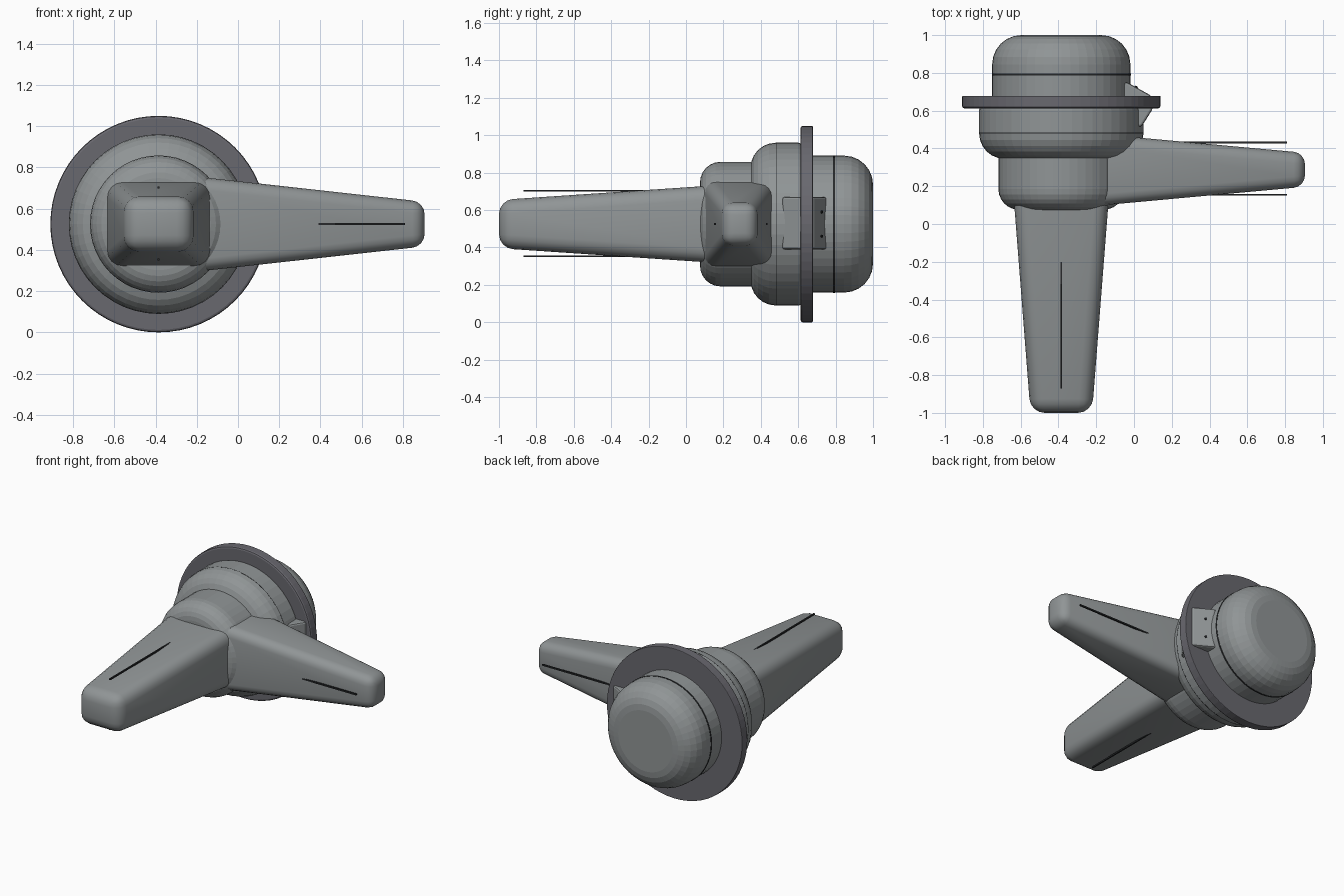
import bpy, bmesh, math
from mathutils import Vector, Matrix

if "Cube" in bpy.data.objects:
    bpy.data.objects.remove(bpy.data.objects["Cube"])

AXIS_X, AXIS_Z = -0.385, 0.525


def material(name, rgb):
    m = bpy.data.materials.new(name)
    m.use_nodes = True
    m.diffuse_color = (*rgb, 1)
    m.node_tree.nodes["Principled BSDF"].inputs["Base Color"].default_value = (*rgb, 1)
    return m


body_grey = material("body grey", (0.28, 0.30, 0.305))
flange_grey = material("flange grey", (0.14, 0.138, 0.158))
dark_line = material("dark line", (0.02, 0.022, 0.024))


def finish(name, bm, mat, smooth=False):
    bmesh.ops.recalc_face_normals(bm, faces=bm.faces)
    mesh = bpy.data.meshes.new(name)
    bm.to_mesh(mesh)
    bm.free()
    mesh.materials.append(mat)
    ob = bpy.data.objects.new(name, mesh)
    bpy.context.collection.objects.link(ob)
    if smooth:
        bpy.ops.object.select_all(action="DESELECT")
        ob.select_set(True)
        bpy.context.view_layer.objects.active = ob
        bpy.ops.object.shade_smooth_by_angle(angle=math.radians(35))
    return ob


def drum(name, radius, y0, y1, mat, front=0.0, back=0.0, steps=6, sides=48):
    """Closed round drum along y with rounded front and back rims."""
    profile = []
    for y, r, sign in ((y0, front, 1), (y1, back, -1)):
        arc = [(radius, y)]
        if r:
            angles = [math.pi / 2 * i / steps for i in range(steps + 1)]
            arc = [(radius - r + r * math.sin(a), y + sign * r * (1 - math.cos(a))) for a in angles]
        profile += arc if sign == 1 else arc[::-1]
    bm = bmesh.new()
    rings = []
    for r, y in profile:
        rings.append([bm.verts.new((AXIS_X + r * math.cos(t), y, AXIS_Z + r * math.sin(t)))
                      for t in (2 * math.pi * k / sides for k in range(sides))])
    for a, b in zip(rings, rings[1:]):
        for k in range(sides):
            n = (k + 1) % sides
            bm.faces.new((a[k], a[n], b[n], b[k]))
    bm.faces.new(rings[0])
    bm.faces.new(rings[-1])
    return finish(name, bm, mat)


def arm(name, start, direction, length, base, tip, rounding):
    """Tapered square arm with rounded edges; base and tip are half sizes."""
    d = Vector(direction)
    side = Vector((0, 0, 1)).cross(d)
    up = Vector((0, 0, 1))
    bm = bmesh.new()
    loops = []
    for dist, (w, h) in ((0, base), (length, tip)):
        c = Vector(start) + d * dist
        loops.append([bm.verts.new(c + side * w * i + up * h * j)
                      for i, j in ((-1, -1), (1, -1), (1, 1), (-1, 1))])
    root = bm.faces.new(loops[0])
    bm.faces.new(loops[1])
    for k in range(4):
        n = (k + 1) % 4
        bm.faces.new((loops[0][k], loops[0][n], loops[1][n], loops[1][k]))
    edges = [e for e in bm.edges if e not in root.edges[:]]
    bmesh.ops.bevel(bm, geom=edges, offset=rounding, segments=4, profile=0.5, affect="EDGES")
    return finish(name, bm, body_grey, True)


def box(name, low, high, mat):
    low, high = Vector(low), Vector(high)
    bm = bmesh.new()
    bmesh.ops.create_cube(bm, size=1, matrix=Matrix.Translation((low + high) / 2)
                          @ Matrix.Diagonal((*(high - low), 1)))
    return finish(name, bm, mat)


# Round housing, front to back
drum("front_collar", 0.333, 0.075, 0.40, body_grey, front=0.11)
drum("middle_housing", 0.435, 0.345, 0.62, body_grey, front=0.135, back=0.02)
drum("flange", 0.525, 0.612, 0.678, flange_grey, front=0.012, back=0.004, steps=2, sides=64)
drum("rear_cap", 0.366, 0.66, 1.0, body_grey, back=0.155)

# Dark seams round the housing
drum("rear_seam", 0.368, 0.786, 0.797, dark_line)
drum("middle_seam", 0.4355, 0.480, 0.484, dark_line)

# Two tapered arms
arm("front_arm", (AXIS_X, 0.14, AXIS_Z), (0, -1, 0), 1.14, (0.252, 0.206), (0.163, 0.129), 0.075)
arm("side_arm", (-0.17, 0.287, AXIS_Z), (1, 0, 0), 1.075, (0.188, 0.227), (0.09, 0.108), 0.06)

# Thin straight ribs standing off the arms
h = 0.005
for label, z in (("upper", 0.703), ("lower", 0.353)):
    box("front_arm_rib_" + label, (AXIS_X - h, -0.87, z - h), (AXIS_X + h, -0.1, z + h), dark_line)
for label, y in (("front", 0.155), ("back", 0.432)):
    box("side_arm_rib_" + label, (0.2, y - h, AXIS_Z - h), (0.81, y + h, AXIS_Z + h), dark_line)

# Clamp lug passing through the flange
outline = ((-0.08, 0.75), (-0.035, 0.75), (0.09, 0.68), (0.1, 0.61), (0.04, 0.515), (-0.08, 0.515))
bm = bmesh.new()
lug_face = bm.faces.new([bm.verts.new((x, y, 0.39)) for x, y in outline])
top = bmesh.ops.extrude_face_region(bm, geom=[lug_face])["geom"]
bmesh.ops.translate(bm, vec=(0, 0, 0.28), verts=[v for v in top if isinstance(v, bmesh.types.BMVert)])
bmesh.ops.bevel(bm, geom=bm.edges[:], offset=0.012, segments=2, profile=0.5, affect="EDGES")
finish("clamp_lug", bm, body_grey)

# Two small pins in the lug
normal = Vector((0.07, 0.125, 0)).normalized()
for label, z in (("lower", 0.46), ("upper", 0.59)):
    bm = bmesh.new()
    place = Matrix.Translation((0.012, 0.724, z)) @ normal.to_track_quat("Z", "Y").to_matrix().to_4x4()
    bmesh.ops.create_cone(bm, cap_ends=True, segments=10, radius1=0.008, radius2=0.008,
                          depth=0.012, matrix=place)
    finish("lug_pin_" + label, bm, dark_line)
